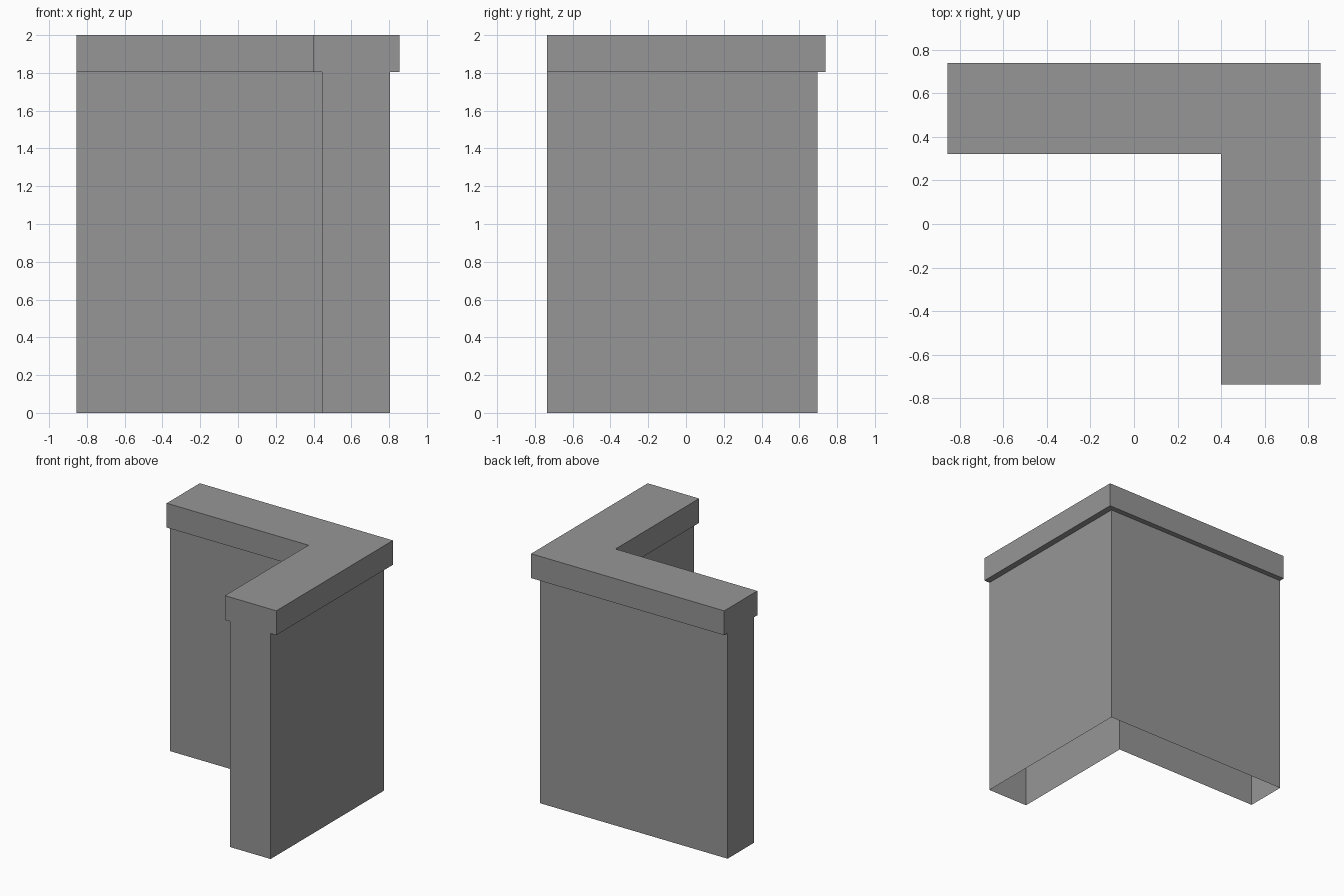
import bpy
import bmesh

cube = bpy.data.objects.get("Cube")
if cube:
    bpy.data.objects.remove(cube, do_unlink=True)

# Single stone colour
stone = bpy.data.materials.new("grey_stone")
stone.use_nodes = True
color = (0.305, 0.305, 0.305, 1.0)
stone.diffuse_color = color
stone.node_tree.nodes["Principled BSDF"].inputs["Base Color"].default_value = color

END_X, END_Y = -0.855, -0.737
LEDGE_Z, TOP_Z = 1.805, 2.0


def corner_loop(bm, x_in, x_out, y_in, y_out, z):
    """L-shaped outline, counter-clockwise; edges 1 and 4 are the two ends."""
    outline = [(x_in, y_in), (x_in, END_Y), (x_out, END_Y),
               (x_out, y_out), (END_X, y_out), (END_X, y_in)]
    return [bm.verts.new((x, y, z)) for x, y in outline]


# Corner wall, open underneath, with an overhanging cap flush at both ends
bm = bmesh.new()
wall = (0.445, 0.805, 0.362, 0.695)
cap = (0.4, 0.855, 0.32, 0.738)
loops = [corner_loop(bm, *wall, 0), corner_loop(bm, *wall, LEDGE_Z),
         corner_loop(bm, *cap, LEDGE_Z), corner_loop(bm, *cap, TOP_Z)]

for i in range(6):
    j = (i + 1) % 6
    if i in (1, 4):
        # T-shaped end face
        bm.faces.new([lp[i] for lp in reversed(loops)] + [lp[j] for lp in loops])
    else:
        # Wall side, ledge underside and cap side
        for low, high in zip(loops, loops[1:]):
            bm.faces.new((low[i], low[j], high[j], high[i]))
bm.faces.new(loops[-1])
bm.normal_update()

mesh = bpy.data.meshes.new("corner_wall")
bm.to_mesh(mesh)
bm.free()
mesh.materials.append(stone)
corner_wall = bpy.data.objects.new("corner_wall", mesh)
bpy.context.collection.objects.link(corner_wall)
